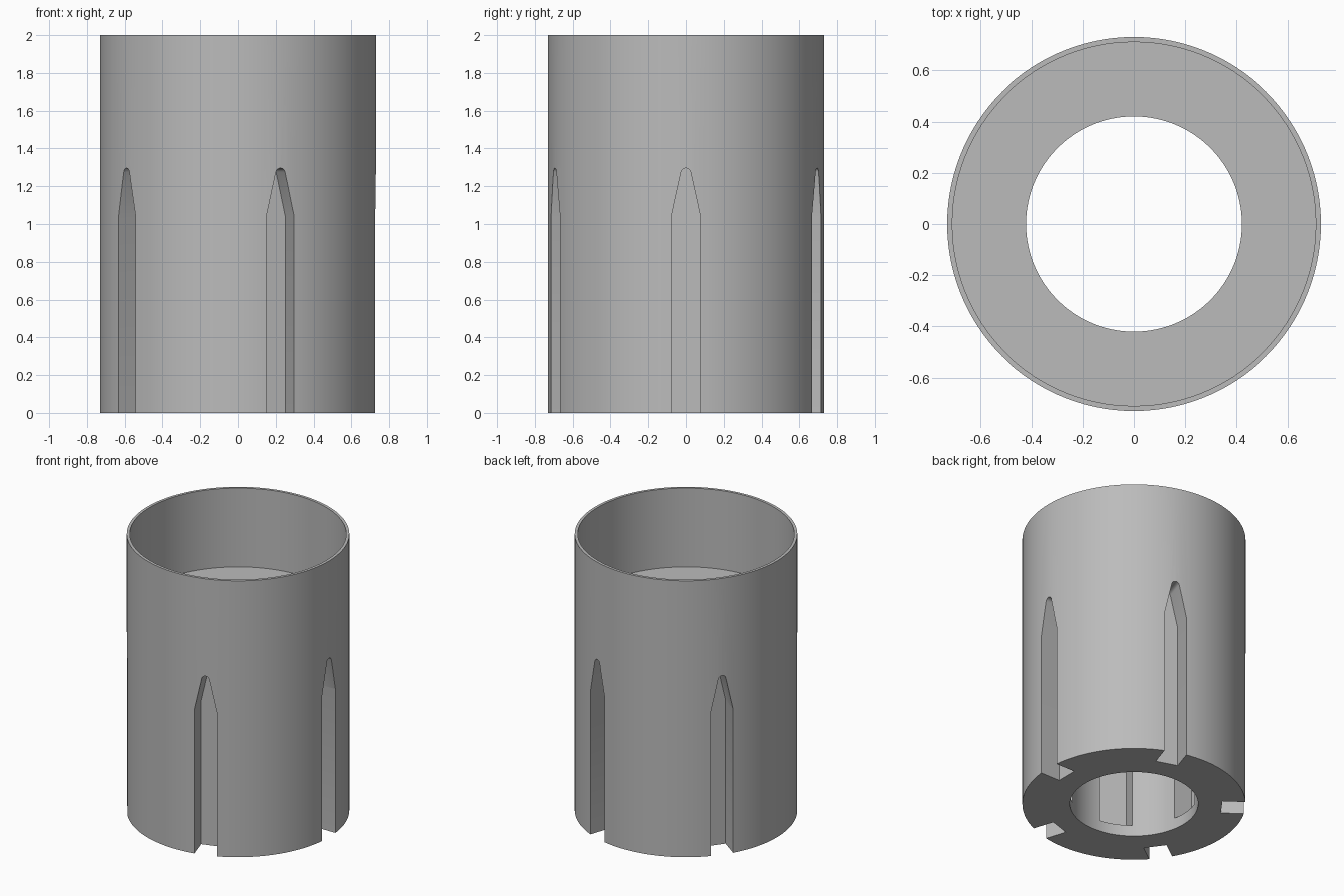
import bpy, bmesh, math
from mathutils import Matrix, Vector

cube = bpy.data.objects.get("Cube")
if cube:
    bpy.data.objects.remove(cube, do_unlink=True)

R_OUT, R_CUP, R_HOLE = 0.73, 0.71, 0.42
HEIGHT, LEDGE = 2.0, 1.43
COUNT, SEGMENTS = 5, 120

grey = bpy.data.materials.new("plain_grey")
grey.use_nodes = True
grey.diffuse_color = (0.5, 0.5, 0.5, 1)
grey.node_tree.nodes["Principled BSDF"].inputs["Base Color"].default_value = (0.5, 0.5, 0.5, 1)


def make_object(name, bm):
    bmesh.ops.recalc_face_normals(bm, faces=bm.faces)
    mesh = bpy.data.meshes.new(name)
    bm.to_mesh(mesh)
    bm.free()
    mesh.materials.append(grey)
    obj = bpy.data.objects.new(name, mesh)
    bpy.context.collection.objects.link(obj)
    return obj


def add_prism(bm, outline, r_in, r_out, angle):
    """Extrude a (sideways, height) outline outward along a radial direction."""
    turn = Matrix.Rotation(angle, 3, 'Z')
    inner = [bm.verts.new(turn @ Vector((r_in, s, z))) for s, z in outline]
    outer = [bm.verts.new(turn @ Vector((r_out, s, z))) for s, z in outline]
    bm.faces.new(inner)
    bm.faces.new(outer)
    for i in range(len(outline)):
        j = (i + 1) % len(outline)
        bm.faces.new((inner[i], inner[j], outer[j], outer[i]))


# Body: lathed sleeve with a thin upper cup and a thick lower ring
bm = bmesh.new()
profile = [(R_HOLE, 0), (R_OUT, 0), (R_OUT, HEIGHT), (R_CUP, HEIGHT), (R_CUP, LEDGE), (R_HOLE, LEDGE)]
rings = []
for k in range(SEGMENTS):
    a = math.tau * k / SEGMENTS
    rings.append([bm.verts.new((r * math.cos(a), r * math.sin(a), z)) for r, z in profile])
for k in range(SEGMENTS):
    p, q = rings[k], rings[(k + 1) % SEGMENTS]
    for i in range(len(profile)):
        j = (i + 1) % len(profile)
        bm.faces.new((p[i], q[i], q[j], p[j]))
body = make_object("slotted_sleeve", bm)

# Outer slots: straight sides, tapered top and rounded tip
tip = []
for k in range(9):
    a = math.radians(12 + 156 * k / 8)
    tip.append((0.026 * math.cos(a), 1.27 + 0.026 * math.sin(a)))
slot = [(-0.077, -0.1), (0.077, -0.1), (0.077, 1.04)] + tip + [(-0.077, 1.04)]

# Inner pockets: plain rectangles in the wall of the bore
pocket = [(-0.113, 0.08), (0.113, 0.08), (0.113, 1.35), (-0.113, 1.35)]

bm = bmesh.new()
for k in range(COUNT):
    a = math.tau * k / COUNT
    add_prism(bm, slot, 0.575, 0.9, a)
    add_prism(bm, pocket, 0.3, 0.54, a + math.radians(31))
cutter = make_object("slot_cutter", bm)
cutter.hide_render = True

# Cut the slots and pockets, then keep only the finished body
cut = body.modifiers.new("slots", 'BOOLEAN')
cut.operation = 'DIFFERENCE'
cut.solver = 'EXACT'
cut.object = cutter
bpy.context.view_layer.update()
bpy.ops.object.select_all(action='DESELECT')
body.select_set(True)
bpy.context.view_layer.objects.active = body
bpy.ops.object.modifier_apply(modifier=cut.name)
bpy.data.objects.remove(cutter, do_unlink=True)
bpy.ops.object.shade_smooth_by_angle(angle=math.radians(20))
